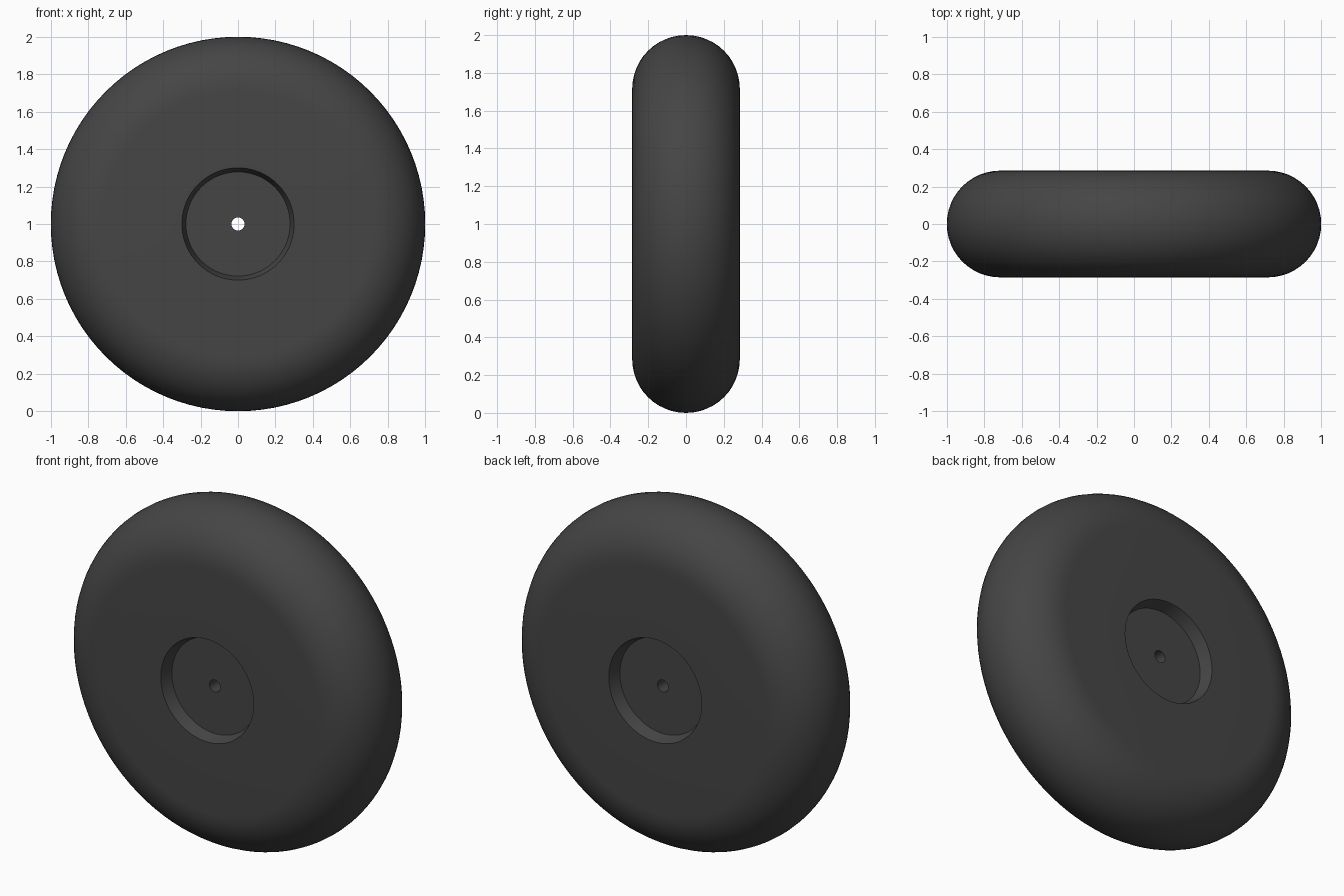
import bpy, bmesh, math
from mathutils import Vector

if "Cube" in bpy.data.objects:
    bpy.data.objects.remove(bpy.data.objects["Cube"])

R, HALF = 1.0, 0.285            # outer radius, half width
FLOOR_Y, RIM_R, FLOOR_R, BORE_R = 0.214, 0.30, 0.278, 0.035
SEGMENTS, ARC = 96, 24

# half-section (radius, y): bore, recess, sidewall, rounded tread, and back again
side = [(BORE_R, FLOOR_Y), (FLOOR_R, FLOOR_Y), (RIM_R, HALF)]
tread = [(R - HALF + HALF * math.sin(math.pi * i / ARC),
          -HALF * math.cos(math.pi * i / ARC)) for i in range(ARC + 1)]
profile = [(r, -y) for r, y in side] + tread + side[::-1]

# wheel: section revolved around the axle
bm = bmesh.new()
rings = []
for s in range(SEGMENTS):
    a = 2 * math.pi * s / SEGMENTS
    rings.append([bm.verts.new(Vector((r * math.sin(a), y, R + r * math.cos(a))))
                  for r, y in profile])
n = len(profile)
for s in range(SEGMENTS):
    p, q = rings[s], rings[(s + 1) % SEGMENTS]
    for i in range(n):
        j = (i + 1) % n
        bm.faces.new((p[i], p[j], q[j], q[i]))
bmesh.ops.recalc_face_normals(bm, faces=bm.faces)
mesh = bpy.data.meshes.new("wheel")
bm.to_mesh(mesh)
bm.free()

wheel = bpy.data.objects.new("wheel", mesh)
bpy.context.collection.objects.link(wheel)

# dark rubber
rubber = bpy.data.materials.new("dark_rubber")
rubber.diffuse_color = (0.06, 0.06, 0.06, 1)
rubber.use_nodes = True
rubber.node_tree.nodes["Principled BSDF"].inputs["Base Color"].default_value = rubber.diffuse_color
mesh.materials.append(rubber)

bpy.context.view_layer.objects.active = wheel
wheel.select_set(True)
bpy.ops.object.shade_smooth_by_angle(angle=math.radians(30))
